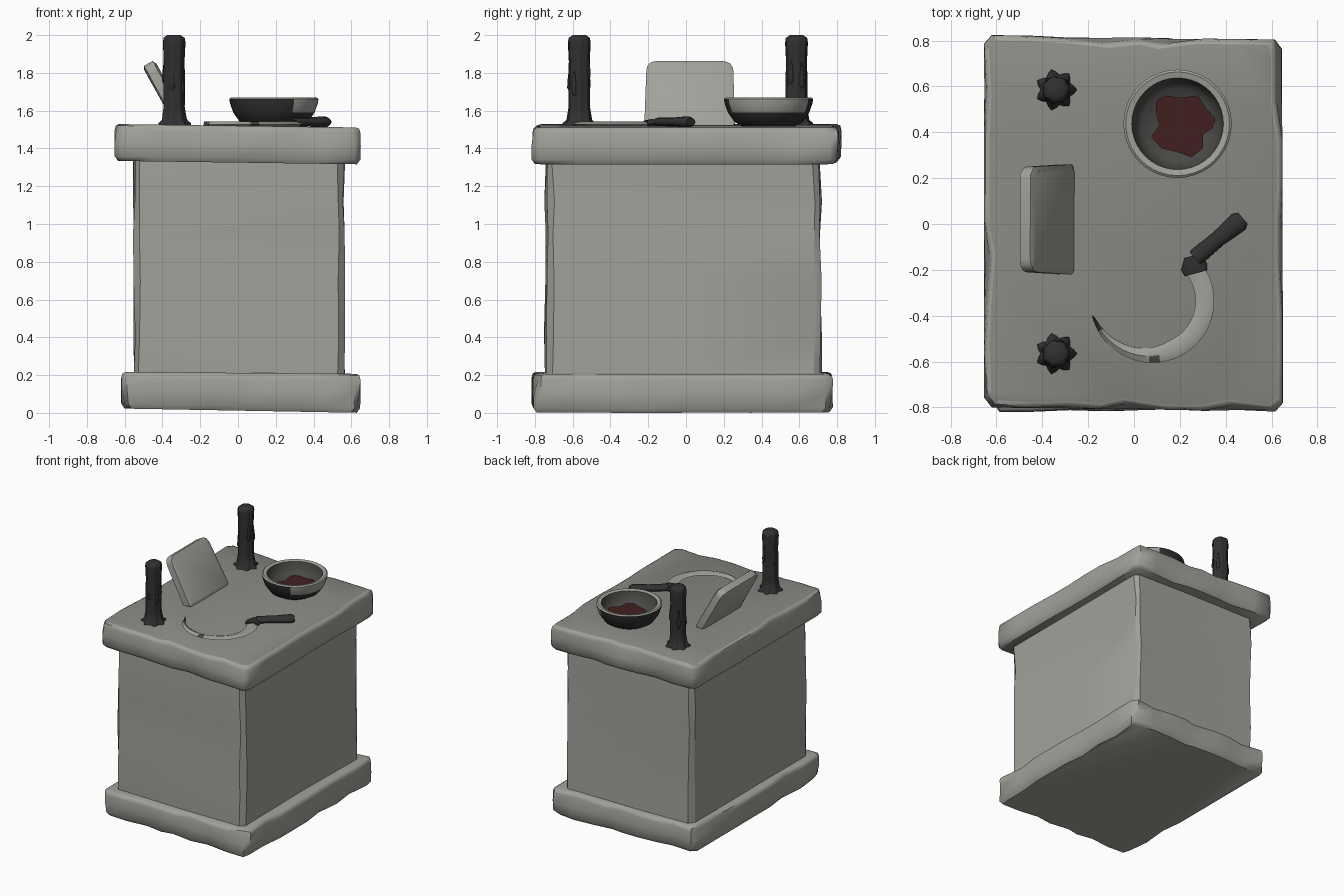
import bpy, bmesh, math, random
from mathutils import Vector, Matrix

if "Cube" in bpy.data.objects:
    bpy.data.objects.remove(bpy.data.objects["Cube"])

random.seed(7)


def material(name, col):
    m = bpy.data.materials.new(name)
    m.diffuse_color = (*col, 1)
    m.use_nodes = True
    m.node_tree.nodes["Principled BSDF"].inputs["Base Color"].default_value = m.diffuse_color
    return m


STONE = material("pale stone", (0.36, 0.36, 0.33))
TOP = material("worn stone top", (0.26, 0.26, 0.24))
BLACK = material("black wax and wood", (0.03, 0.03, 0.03))
DARK = material("dark grey", (0.065, 0.065, 0.06))
RED = material("dark red", (0.055, 0.014, 0.014))


def loft(name, rings, mats, rule=None, angle=40, caps=True):
    """Skin a list of closed rings; rule(face) picks the material index."""
    bm = bmesh.new()
    vs = [[bm.verts.new(p) for p in r] for r in rings]
    n = len(vs[0])
    for a, b in zip(vs, vs[1:]):
        for i in range(n):
            j = (i + 1) % n
            bm.faces.new((a[i], a[j], b[j], b[i]))
    if caps:
        bm.faces.new(vs[0])
        bm.faces.new(vs[-1])
    bmesh.ops.recalc_face_normals(bm, faces=bm.faces)
    bm.normal_update()
    if rule:
        for f in bm.faces:
            f.material_index = rule(f)
    me = bpy.data.meshes.new(name)
    bm.to_mesh(me)
    bm.free()
    for m in mats:
        me.materials.append(m)
    ob = bpy.data.objects.new(name, me)
    bpy.context.collection.objects.link(ob)
    bpy.ops.object.select_all(action='DESELECT')
    bpy.context.view_layer.objects.active = ob
    ob.select_set(True)
    bpy.ops.object.shade_smooth_by_angle(angle=math.radians(angle))
    return ob


def outline(corners, steps):
    """Walk round four corners, cutting each corner slightly."""
    pts = []
    for k in range(4):
        a, b = Vector(corners[k]), Vector(corners[(k + 1) % 4])
        for s in range(steps):
            t = 0.025 + 0.95 * s / (steps - 1)
            pts.append(a.lerp(b, t))
    return pts


def slab(name, corners, z0, z1, tilt, tilt0, mats, rule=None):
    """Chipped stone slab with softened edges."""
    base = outline(corners, 9)
    cx = sum((Vector(c) for c in corners), Vector((0, 0))) / 4
    chip = [random.choice((0, 0, 0, 0.008, 0.025)) for _ in base]
    low = [random.choice((0, 0, 0, 0.006, 0.02)) for _ in base]
    rings = []
    for z, inset, side in ((z0, 0.02, -1), (z0 + 0.025, 0.002, -1), ((z0 + z1) / 2, 0, 0),
                           (z1 - 0.03, 0.002, 1), (z1 - 0.008, 0.008, 1), (z1, 0.025, 1)):
        ring = []
        for p, c, l in zip(base, chip, low):
            d = inset + (c if side > 0 else l if side < 0 else (c + l) * 0.2)
            q = p - Vector((math.copysign(d, p.x - cx.x), math.copysign(d, p.y - cx.y)))
            ring.append((q.x, q.y, z - q.x * (tilt if side > 0 else tilt0)))
        rings.append(ring)
    return loft(name, rings, mats, rule, 50)


# base slab, top slab
slab("base_slab", [(-0.62, -0.82), (0.65, -0.81), (0.645, 0.78), (-0.62, 0.775)],
     0.012, 0.212, 0.008, 0.018, [STONE])
slab("top_slab", [(-0.655, -0.80), (0.65, -0.82), (0.648, 0.805), (-0.655, 0.825)],
     1.325, 1.52, 0.014, 0.014, [STONE, TOP],
     lambda f: int(f.normal.z > 0.95 and f.calc_center_median().z > 1.48))

# uneven pedestal body
rings = []
for z in (0.18, 0.4, 0.7, 0.95, 1.12, 1.35):
    r = []
    for p in outline([(-0.548, -0.745), (0.56, -0.74), (0.56, 0.71), (-0.548, 0.71)], 3):
        r.append((p.x + random.uniform(-0.008, 0.008), p.y + random.uniform(-0.01, 0.01), z))
    rings.append(r)
loft("pedestal_body", rings, [STONE], angle=30)


# dripping candles
def candle(name, x, y):
    n = 28
    rings = []
    for z, r, lobe in ((1.50, 0.082, 0.013), (1.535, 0.078, 0.012), (1.55, 0.064, 0.006),
                       (1.62, 0.055, 0.003), (1.75, 0.056, 0.004), (1.86, 0.054, 0.003),
                       (1.96, 0.058, 0.004), (1.985, 0.056, 0.002), (2.0, 0.035, 0.0)):
        ph = random.uniform(-0.3, 0.3) if z > 1.55 else 0
        rings.append([(x + (r + lobe * math.cos(7 * a + ph)) * math.cos(a),
                       y + (r + lobe * math.cos(7 * a + ph)) * math.sin(a), z)
                      for a in (2 * math.pi * i / n for i in range(n))])
    loft(name, rings, [BLACK], angle=60)
    # wax runs down the side
    for k in range(4):
        a = k * 1.7 + y
        top = random.uniform(1.7, 1.93)
        px, py = x + 0.05 * math.cos(a), y + 0.05 * math.sin(a)
        drip = [[(px + r * math.cos(t), py + r * math.sin(t), z)
                 for t in (math.pi * i / 4 for i in range(8))]
                for z, r in ((top - 0.14, 0.005), (top - 0.12, 0.015),
                             (top - 0.08, 0.013), (top, 0.004))]
        loft(f"{name}_drip_{k + 1}", drip, [BLACK], angle=60)


candle("front_candle", -0.34, -0.565)
candle("back_candle", -0.34, 0.585)

# bowl: dark shell with pale rim and a pale worn patch on the right
BX, BY = 0.19, 0.437
profile = [(0.02, 1.51), (0.13, 1.512), (0.18, 1.54), (0.215, 1.59), (0.233, 1.64), (0.236, 1.662),
           (0.226, 1.67), (0.2, 1.664), (0.196, 1.65), (0.185, 1.61), (0.155, 1.575), (0.02, 1.563)]


def bowl_rule(f):
    c = f.calc_center_median()
    r = math.hypot(c.x - BX, c.y - BY)
    if c.z > 1.66:
        return 2
    if f.normal.x * (c.x - BX) + f.normal.y * (c.y - BY) < 0 or (f.normal.z > 0.5 and r < 0.19):
        return 1
    return 2 if c.x - BX > 0.09 and c.z > 1.6 else 0


loft("bowl", [[(BX + r * math.cos(2 * math.pi * i / 40), BY + r * math.sin(2 * math.pi * i / 40), z)
               for i in range(40)] for r, z in profile], [BLACK, DARK, STONE], bowl_rule, 50)

# red stain lying in the bowl
stain = [(0.10, 0.54), (0.14, 0.56), (0.2, 0.55), (0.28, 0.56), (0.31, 0.51), (0.355, 0.46),
         (0.345, 0.42), (0.30, 0.39), (0.30, 0.33), (0.25, 0.29), (0.2, 0.31), (0.12, 0.33),
         (0.075, 0.38), (0.11, 0.43), (0.095, 0.49)]
loft("red_stain", [[(x, y, z) for x, y in stain] for z in (1.578, 1.585)], [RED])

# leaning stone tablet: rounded rectangle, tilted back
rings = []
for w, inset in ((-0.034, 0.02), (-0.026, 0.0), (0.026, 0.0), (0.034, 0.02)):
    ring = []
    for cy, cz, a0 in ((0.18, 0.34, 0), (-0.17, 0.34, 90), (-0.205, 0.03, 180), (0.215, 0.03, 270)):
        rad = 0.055 if cz > 0.2 else 0.03
        for k in range(5):
            a = math.radians(a0 + k * 22.5)
            y = cy + (rad - inset) * math.cos(a)
            z = cz + (rad - inset) * math.sin(a)
            ring.append(Vector((w + random.uniform(-0.003, 0.003), y, z)))
    rings.append(ring)
tablet = loft("leaning_tablet", rings, [STONE], angle=50)
tablet.matrix_world = (Matrix.Translation((-0.283, 0.015, 1.505))
                       @ Matrix.Rotation(math.radians(-29), 4, 'Y'))

# sickle blade: tapered crescent with a low ridge, stained near the point
CX, CY, N = 0.08, -0.335, 40
rings = []
for i in range(N + 1):
    t = i / N
    a = math.radians(42 - 208 * t)
    width = 0.004 + 0.078 * min(1, (1 - t) * 2.1) ** 0.8
    ro = 0.27
    rings.append([(CX + r * math.cos(a), CY + r * math.sin(a), z) for r, z in
                  ((ro, 1.528), (ro - width * 0.45, 1.542), (ro - width, 1.526), (ro - width * 0.45, 1.512))])


def blade_rule(f):
    c = f.calc_center_median()
    a = math.degrees(math.atan2(c.y - CY, c.x - CX)) % 360
    return int(math.hypot(c.x - CX, c.y - CY) > 0.236 and (182 < a < 208 or 266 < a < 276))


loft("sickle_blade", rings, [STONE, DARK], blade_rule, 50)


# sickle handle and collar: flattened tapered tubes
def tube(name, start, end, sections, zc):
    a, b = Vector(start), Vector(end)
    side = Vector((-(b - a).y, (b - a).x)).normalized()
    rings = []
    for t, r, h in sections:
        c = a.lerp(b, t)
        rings.append([(c.x + side.x * r * math.cos(k), c.y + side.y * r * math.cos(k),
                       zc + h * math.sin(k)) for k in (math.pi * i / 6 for i in range(12))])
    loft(name, rings, [BLACK], angle=50)


tube("sickle_collar", (0.27, -0.215), (0.25, -0.14),
     ((0, 0.05, 0.016), (0.4, 0.058, 0.022), (1, 0.03, 0.02)), 1.533)
tube("sickle_handle", (0.265, -0.15), (0.475, 0.025),
     ((0, 0.036, 0.022), (0.06, 0.038, 0.024), (0.5, 0.035, 0.024), (0.75, 0.042, 0.028),
      (0.92, 0.045, 0.03), (1, 0.032, 0.02)), 1.54)
